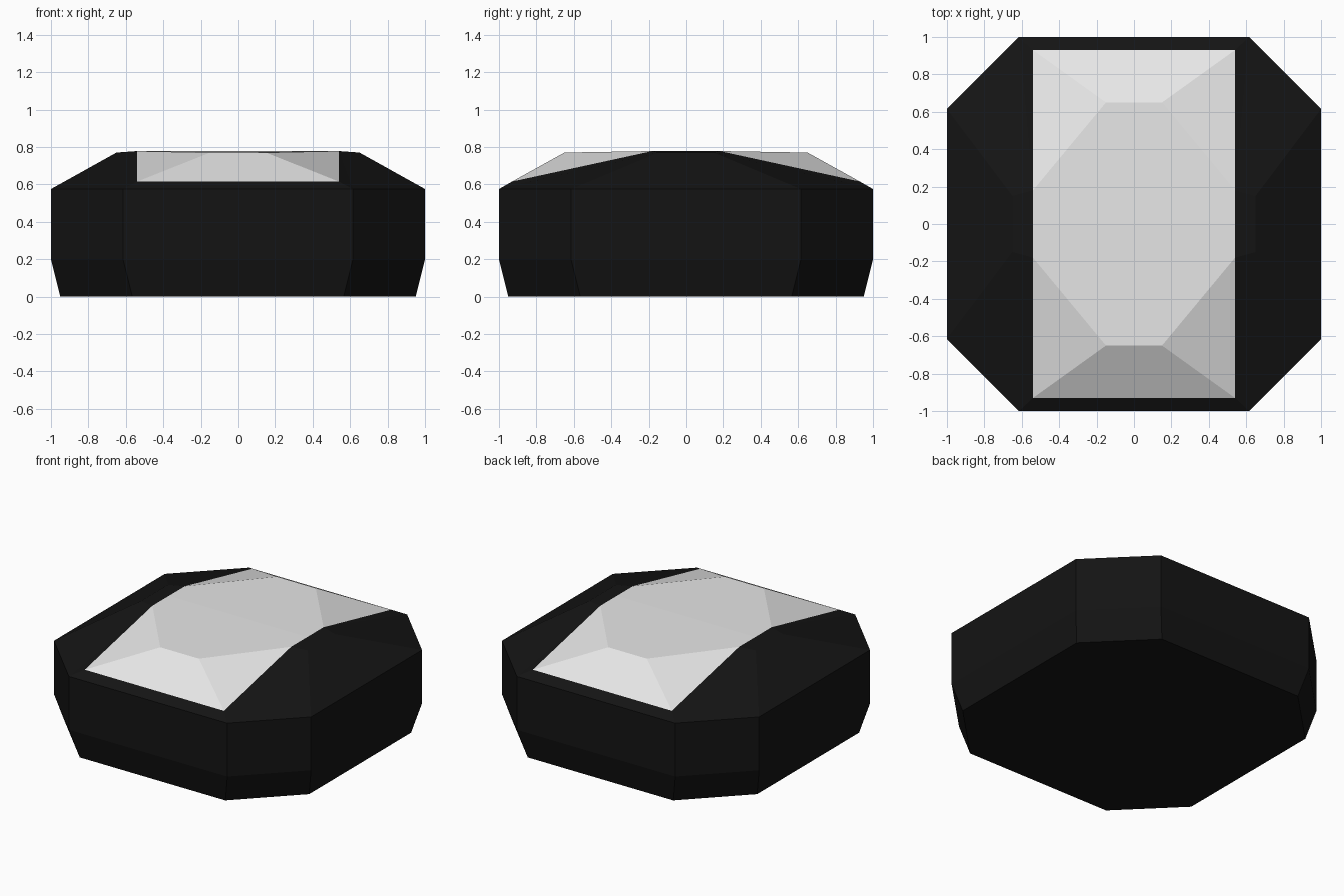
import bpy
from mathutils import Vector

cube = bpy.data.objects.get("Cube")
if cube:
    bpy.data.objects.remove(cube)


def material(name, value):
    mat = bpy.data.materials.new(name)
    mat.use_nodes = True
    colour = (value, value, value, 1)
    mat.diffuse_color = colour
    mat.node_tree.nodes["Principled BSDF"].inputs["Base Color"].default_value = colour
    return mat


def mirrored_part(name, faces, mat):
    """Make one quarter from face outlines and mirror it across x and y."""
    verts, polys = [], []
    for face in faces:
        pts = [Vector(p) for p in face]
        middle = sum(pts, Vector()) / len(pts)
        normal = (pts[1] - pts[0]).cross(pts[2] - pts[0])
        if normal.dot(middle - Vector((0, 0, 0.3))) < 0:
            pts.reverse()
        for p in pts:
            if p not in verts:
                verts.append(p)
        polys.append([verts.index(p) for p in pts])
    mesh = bpy.data.meshes.new(name)
    mesh.from_pydata(verts, [], polys)
    mesh.materials.append(mat)
    obj = bpy.data.objects.new(name, mesh)
    bpy.context.collection.objects.link(obj)
    mod = obj.modifiers.new("Mirror", "MIRROR")
    mod.use_axis = (True, True, False)
    mod.merge_threshold = 0.0005
    return obj


def ring(half, corner, z):
    """Quarter of an octagon, from the y axis round to the x axis."""
    return [(0, half, z), (corner, half, z), (half, corner, z), (half, 0, z)]


black = material("black", 0.007)
light_grey = material("light grey", 0.8)

# Octagonal outlines of the body, and the top bevel
base = ring(0.95, 0.565, 0)
lower = ring(1, 0.615, 0.2)
upper = ring(1, 0.615, 0.575)
crown = ring(0.65, 0.15, 0.77)

# Corners of the light panel
edge_mid = (0, 0.93, 0.615)
edge_end = (0.54, 0.93, 0.615)
ridge_end = (0.54, 0.18, 0.778)
ridge_mid = (0.54, 0, 0.778)
centre = (0, 0, 0.778)

# Body: underside, walls, then the bevels either side of the panel
body_faces = [base + [(0, 0, 0)]]
for a, b in ((base, lower), (lower, upper)):
    body_faces += [[a[i], a[i + 1], b[i + 1], b[i]] for i in range(3)]
body_faces += [
    [upper[0], upper[1], edge_end, edge_mid],
    [upper[1], edge_end, ridge_end],
    [upper[1], ridge_end, crown[2], upper[2]],
    [upper[2], crown[2], crown[3], upper[3]],
    [crown[2], ridge_end, ridge_mid, crown[3]],
]
mirrored_part("body", body_faces, black)

# Light panel running front to back over the top
panel_faces = [
    [edge_mid, edge_end, crown[1], crown[0]],
    [edge_end, ridge_end, crown[1]],
    [crown[0], crown[1], ridge_end, ridge_mid, centre],
]
mirrored_part("top_panel", panel_faces, light_grey)
